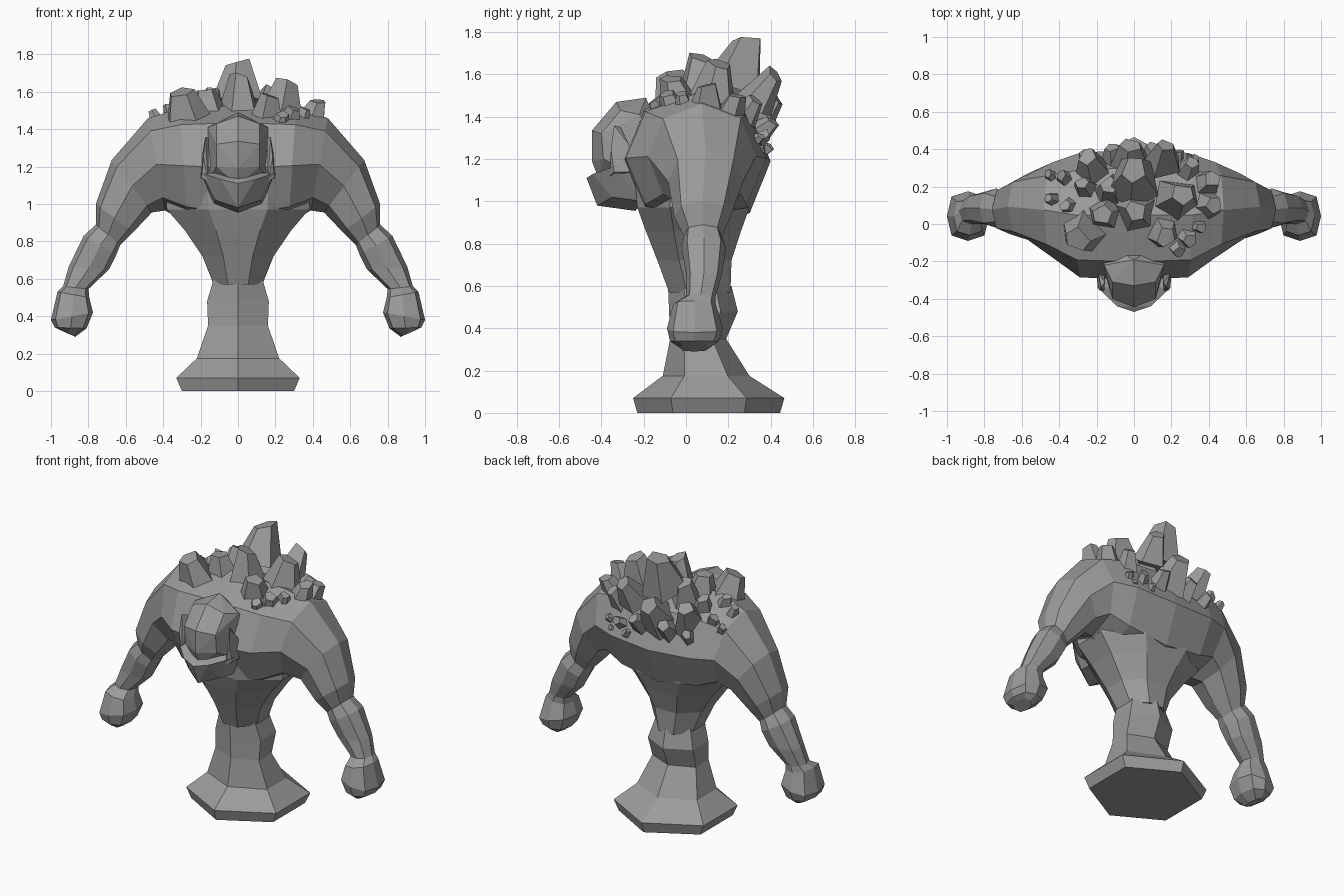
import bpy, bmesh, math, random
from mathutils import Vector

random.seed(4)
stone = bpy.data.materials.new("stone_grey")
stone.diffuse_color = (0.33, 0.33, 0.33, 1)


def finish(name, bm):
    bmesh.ops.recalc_face_normals(bm, faces=bm.faces)
    me = bpy.data.meshes.new(name)
    bm.to_mesh(me)
    bm.free()
    me.materials.append(stone)
    ob = bpy.data.objects.new(name, me)
    bpy.context.collection.objects.link(ob)
    return ob


def loft(name, rings):
    """Skin a list of equal-length point rings and cap both ends."""
    bm = bmesh.new()
    vs = [[bm.verts.new(p) for p in r] for r in rings]
    n = len(vs[0])
    for a, b in zip(vs, vs[1:]):
        for i in range(n):
            j = (i + 1) % n
            bm.faces.new((a[i], a[j], b[j], b[i]))
    bm.faces.new(vs[0])
    bm.faces.new(vs[-1])
    return finish(name, bm)


def hull(name, pts, mirror=False):
    bm = bmesh.new()
    for x, y, z in pts:
        bm.verts.new((x, y, z))
        if mirror and x:
            bm.verts.new((-x, y, z))
    bmesh.ops.convex_hull(bm, input=bm.verts)
    bmesh.ops.dissolve_limit(bm, angle_limit=0.03, verts=bm.verts, edges=bm.edges)
    return finish(name, bm)


def level(z, hw, y0, y1, n, phase):
    """Horizontal ring that spans +-hw in x and y0..y1 in y."""
    a = [phase + math.tau * i / n for i in range(n)]
    mx, my = max(map(math.cos, a)), max(map(math.sin, a))
    return [(hw * math.cos(t) / mx, (y0 + y1) / 2 + (y1 - y0) / 2 * math.sin(t) / my, z) for t in a]


# Six-sided pedestal with a point at the front: z, half width, y range
pedestal = [(0, .30, -.23, .445), (.07, .33, -.25, .465), (.175, .22, -.11, .30),
            (.35, .16, -.075, .19), (.48, .165, -.08, .245), (.60, .13, -.085, .215)]
loft("pedestal", [level(*p, 6, math.pi / 6) for p in pedestal])

# Waist flaring into the chest
waist = [(.57, .13, -.08, .21), (.72, .19, -.135, .215), (.86, .285, -.19, .26),
         (.97, .38, -.23, .30), (1.08, .39, -.24, .31)]
loft("waist", [level(*p, 8, math.pi / 8) for p in waist])

# Chest, arms and fists: outer (x, z), inner (x, z), y range, roundness exponent
sections = [
    (0, 1.53, 0, .85, -.30, .40, .95), (.31, 1.51, .27, .90, -.285, .38, .95),
    (.48, 1.46, .39, .965, -.18, .33, .95), (.675, 1.235, .46, .955, -.085, .27, .85),
    (.76, 1.0, .56, .85, -.055, .21, .8), (.76, .89, .63, .78, -.01, .17, .8),
    (.825, .83, .65, .73, -.02, .19, .8), (.905, .665, .69, .65, .0, .17, .8),
    (.935, .56, .80, .545, .0, .14, .8), (.965, .53, .795, .50, -.06, .14, .7),
    (1.0, .38, .775, .42, -.09, .175, .7), (.98, .34, .81, .335, -.075, .155, .7),
    (.95, .325, .87, .29, -.03, .11, .8)]


def arm_ring(s, side):
    xu, zu, xl, zl, y0, y1, power = s
    ring = []
    for i in range(8):
        t = math.tau * i / 8
        c, w = (math.copysign(abs(f) ** power, f) for f in (math.cos(t), math.sin(t)))
        k = (1 + c) / 2
        ring.append((side * (xl + (xu - xl) * k), (y0 + y1) / 2 + (y1 - y0) / 2 * w,
                     zl + (zu - zl) * k))
    return ring


loft("chest_and_arms", [arm_ring(s, -1) for s in reversed(sections)]
     + [arm_ring(s, 1) for s in sections[1:]])

# Tusks on both sides of the jaw
for side, label in ((-1, "left"), (1, "right")):
    hull(label + "_tusk", [(side * x, y, z) for x, y, z in (
        (.16, -.36, 1.12), (.195, -.34, 1.14), (.20, -.25, 1.14), (.16, -.25, 1.14),
        (.185, -.355, 1.25), (.19, -.27, 1.27), (.175, -.34, 1.36), (.155, -.31, 1.35))])

# Head
hull("cranium", [(0, -.19, 1.49), (0, -.33, 1.47), (0, -.445, 1.335), (0, -.445, 1.19),
                 (0, -.41, 1.10), (.115, -.31, 1.43), (.115, -.40, 1.32), (.115, -.39, 1.2),
                 (.16, -.22, 1.41), (.16, -.25, 1.13), (.17, -.1, 1.3)], True)
hull("jaw", [(0, -.47, 1.11), (.09, -.44, 1.13), (.195, -.34, 1.165), (.195, -.2, 1.16),
             (0, -.42, .98), (.12, -.35, 1.02), (0, -.24, .955), (.13, -.2, 1.0)], True)

# Rocks growing out of the back: tip x, y, z, radius
rocks = [
    (0, .29, 1.76, .115), (.17, .42, 1.60, .08), (.26, .16, 1.65, .105), (-.25, .36, 1.52, .085),
    (-.30, -.08, 1.60, .115), (-.17, .05, 1.61, .09), (.01, .07, 1.68, .095),
    (.17, -.07, 1.58, .09), (.30, -.09, 1.51, .065), (.24, -.15, 1.48, .055),
    (.43, .10, 1.55, .075), (.42, .24, 1.50, .075), (.31, .33, 1.48, .065),
    (-.13, .21, 1.60, .085), (-.37, .10, 1.53, .05), (-.46, .14, 1.50, .04),
    (-.39, .26, 1.46, .05), (-.46, .27, 1.42, .04), (-.02, .42, 1.50, .10),
    (.36, -.02, 1.51, .05), (.10, .41, 1.38, .06), (-.12, .41, 1.39, .065),
    (.24, .39, 1.32, .045), (.33, .355, 1.31, .035), (.30, .37, 1.25, .03),
    (.18, .40, 1.26, .035), (-.27, .38, 1.36, .05), (-.28, .22, 1.54, .06)]
for i, (x, y, z, r) in enumerate(rocks):
    tip = Vector((x, y, z))
    d = (tip - Vector((x * .6, .08, 1.1))).normalized()
    u = d.orthogonal().normalized()
    v = d.cross(u)
    a0 = random.uniform(0, 6)
    angles = [a0 + math.tau * k / 5 + random.uniform(-.25, .25) for k in range(5)]
    slant = random.uniform(-.3, .3)
    rings = []
    for back, scale in ((.06 + r * 1.5, 1.3), (0, .6)):
        rings.append([tip - d * back + (u * math.cos(t) + v * math.sin(t)) * r * scale
                      + d * (slant * r * math.cos(t) if back == 0 else 0) for t in angles])
    loft("rock_%02d" % (i + 1), rings)
